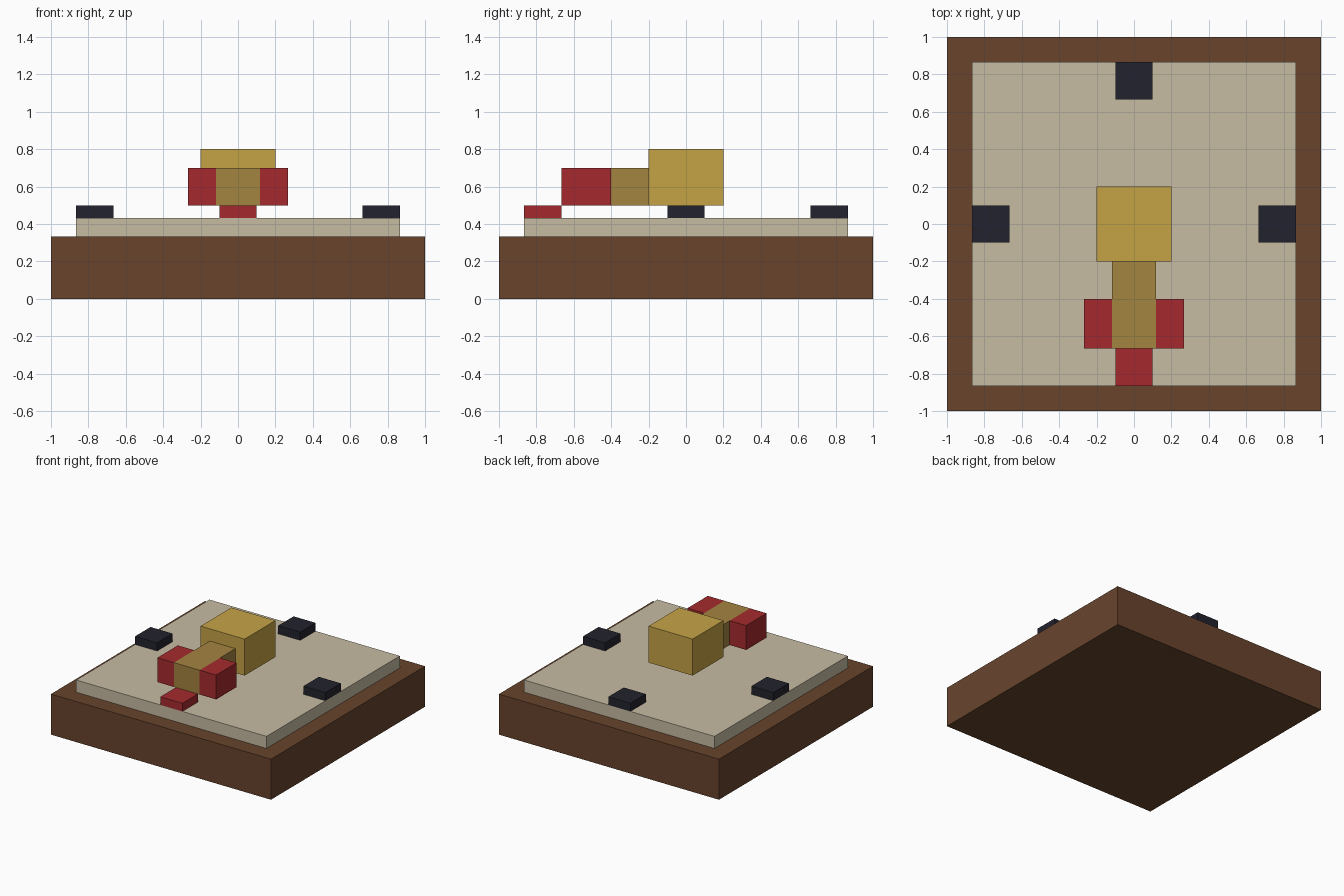
import bpy

cube = bpy.data.objects.get("Cube")
if cube:
    bpy.data.objects.remove(cube, do_unlink=True)


def material(name, rgb):
    """Make a flat material from 0-255 sRGB values."""
    lin = [((c / 255 + 0.055) / 1.055) ** 2.4 for c in rgb]
    mat = bpy.data.materials.new(name)
    mat.use_nodes = True
    mat.diffuse_color = (*lin, 1)
    bsdf = mat.node_tree.nodes["Principled BSDF"]
    bsdf.inputs["Base Color"].default_value = (*lin, 1)
    bsdf.inputs["Roughness"].default_value = 0.8
    return mat


wood = material("brown wood", (104, 68, 44))
stone = material("pale stone", (199, 188, 164))
dark = material("dark slate", (34, 34, 46))
red = material("red", (165, 42, 45))
gold = material("gold", (197, 163, 70))
bronze = material("bronze", (164, 131, 64))


def box(name, mat, x, y, z):
    """Add a box from its (min, max) range on each axis."""
    spans = (x, y, z)
    bpy.ops.mesh.primitive_cube_add(size=1, location=[(a + b) / 2 for a, b in spans])
    obj = bpy.context.object
    obj.name = name
    obj.scale = [b - a for a, b in spans]
    bpy.ops.object.transform_apply(location=False, rotation=False, scale=True)
    obj.data.materials.append(mat)
    return obj


# Heights shared by the layers
base_top, dial_top, pointer_low, pointer_top = 1 / 3, 0.433, 0.5, 0.7
rim, inner, half = 0.865, 0.665, 0.1

# Base and dial plate
box("base", wood, (-1, 1), (-1, 1), (0, base_top))
box("dial_plate", stone, (-rim, rim), (-rim, rim), (base_top, dial_top))

# Four direction markers, the front one red
marker_z = (dial_top, pointer_low)
across, near, far = (-half, half), (-rim, -inner), (inner, rim)
box("front_marker", red, across, near, marker_z)
box("back_marker", dark, across, far, marker_z)
box("right_marker", dark, near, across, marker_z)
box("left_marker", dark, far, across, marker_z)

# Pointer: hub, shaft and a red head on each side of the shaft
shaft = 0.117
pointer_z = (pointer_low, pointer_top)
box("pointer_hub", gold, (-0.2, 0.2), (-0.2, 0.2), (pointer_low, 0.8))
box("pointer_shaft", bronze, (-shaft, shaft), (-inner, -0.2), pointer_z)
box("right_pointer_head", red, (-0.267, -shaft), (-inner, -0.4), pointer_z)
box("left_pointer_head", red, (shaft, 0.267), (-inner, -0.4), pointer_z)
